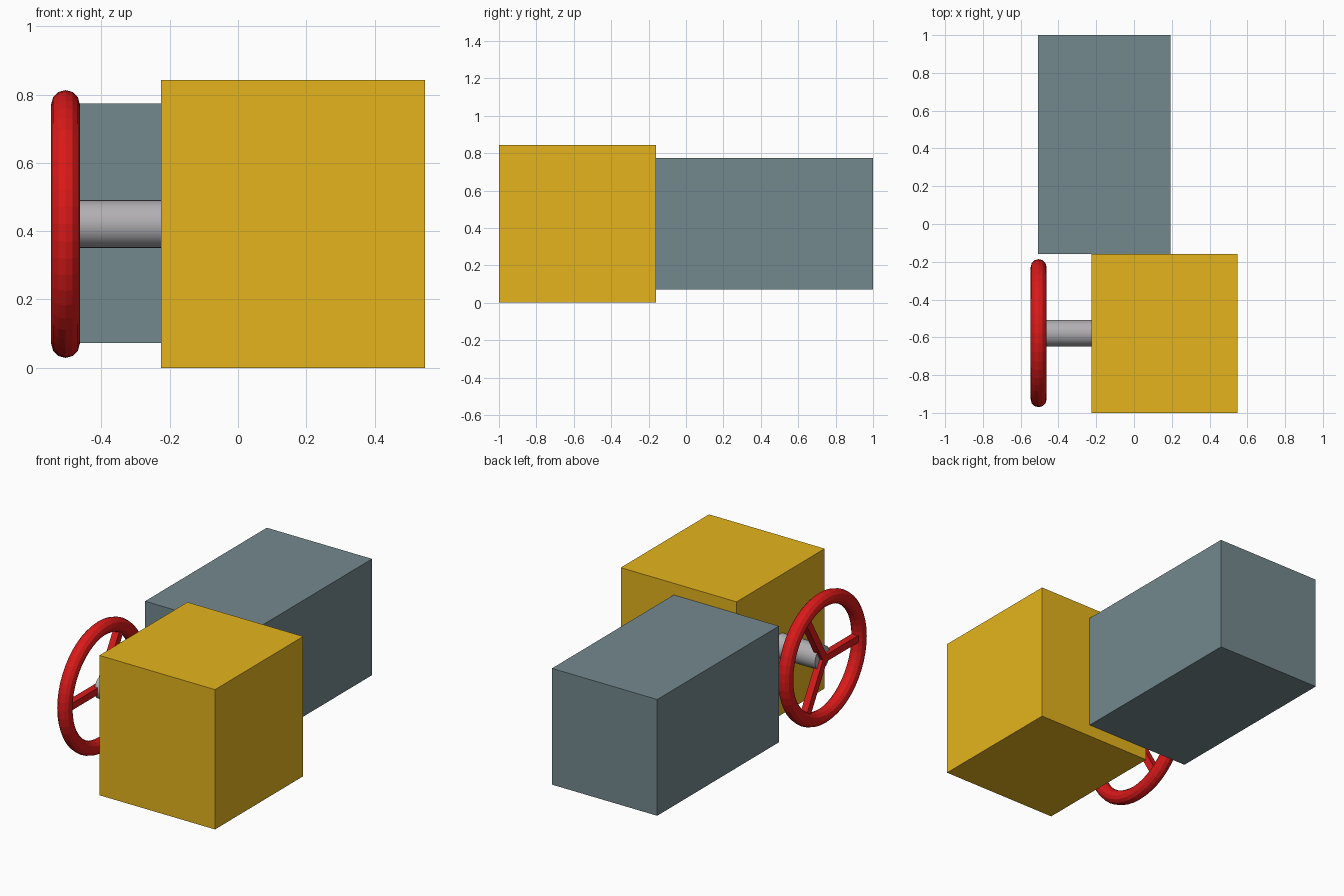
import bpy
import math
from mathutils import Vector

if "Cube" in bpy.data.objects:
    bpy.data.objects.remove(bpy.data.objects["Cube"])


def material(name, rgb):
    m = bpy.data.materials.new(name)
    m.diffuse_color = (*rgb, 1)
    m.use_nodes = True
    m.node_tree.nodes["Principled BSDF"].inputs["Base Color"].default_value = m.diffuse_color
    return m


gold = material("gold", (0.78, 0.457, 0.012))
slate = material("slate", (0.173, 0.247, 0.267))
red = material("red", (0.70, 0.010, 0.010))
steel = material("steel", (0.44, 0.43, 0.45))


def finish(name, mat, smooth=False):
    ob = bpy.context.object
    ob.name = name
    ob.data.materials.append(mat)
    if smooth:
        bpy.ops.object.shade_smooth_by_angle(angle=math.radians(40))


def block(name, centre, size, mat, rot_x=0.0):
    bpy.ops.mesh.primitive_cube_add(size=1, location=centre, rotation=(rot_x, 0, 0))
    bpy.context.object.scale = size
    bpy.ops.object.transform_apply(location=False, rotation=False, scale=True)
    finish(name, mat)


def box(name, lo, hi, mat):
    lo, hi = Vector(lo), Vector(hi)
    block(name, (lo + hi) / 2, hi - lo, mat)


# Two housings, butted end to end
box("front_housing", (-0.225, -1.0, 0.0), (0.547, -0.16, 0.843), gold)
box("rear_housing", (-0.508, -0.16, 0.072), (0.194, 1.0, 0.773), slate)

# Shaft from the front housing to the wheel
hub = Vector((-0.505, -0.578, 0.421))
bpy.ops.mesh.primitive_cylinder_add(
    vertices=32, radius=0.07, depth=0.29,
    location=hub + Vector((0.145, 0, 0)), rotation=(0, math.pi / 2, 0))
finish("wheel_shaft", steel, smooth=True)

# Handwheel rim
bpy.ops.mesh.primitive_torus_add(
    major_radius=0.35, minor_radius=0.042, major_segments=48,
    minor_segments=12, location=hub, rotation=(0, math.pi / 2, 0))
finish("wheel_rim", red)

# Three square spokes, one pointing to the front
for i in range(3):
    a = math.pi + i * math.tau / 3
    mid = hub + 0.175 * Vector((0, math.cos(a), math.sin(a)))
    block(f"wheel_spoke_{i + 1}", mid, (0.042, 0.35, 0.042), red, a)
